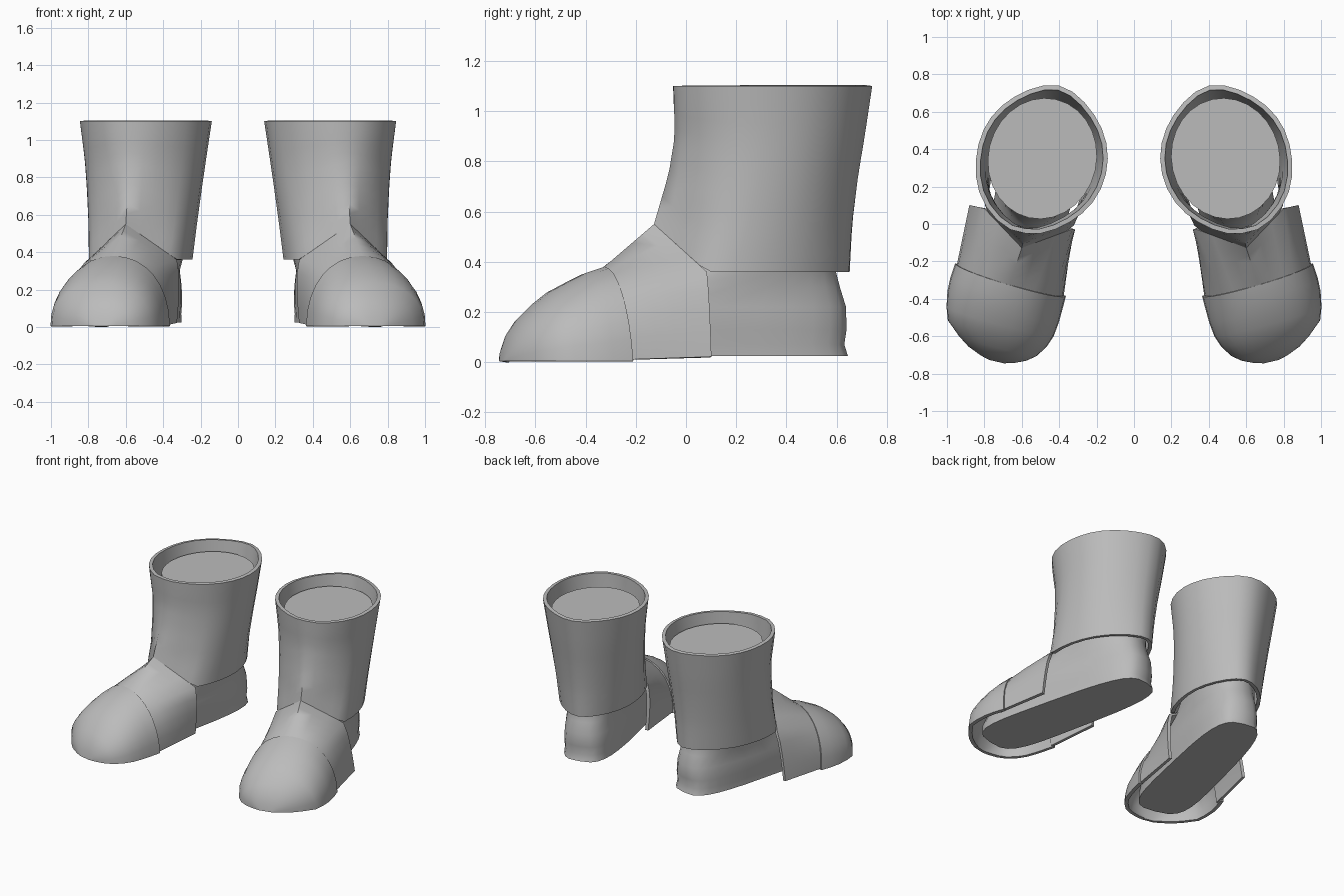
import bpy, math
from mathutils import Vector

cube = bpy.data.objects.get("Cube")
if cube:
    bpy.data.objects.remove(cube)

grey = bpy.data.materials.new("plain grey")
grey.use_nodes = True
COLOUR = (0.5, 0.5, 0.5, 1)
grey.diffuse_color = COLOUR
grey.node_tree.nodes["Principled BSDF"].inputs["Base Color"].default_value = COLOUR

# Each boot is turned outward about its ankle
TURN = math.radians(13)
ANKLE = Vector((0.49, 0.35))
# Seam where shin guard and instep plate meet: side corner and front peak
SEAM_LOW, SEAM_TOP = 0.36, 0.55
SEAM_REAR, SEAM_FRONT = 0.33, 0.49
RIM = 1.1


def place(out, fwd, z, side):
    """Boot space (outward, forward, up) to world space."""
    x = ANKLE.x + out * math.cos(TURN) + fwd * math.sin(TURN)
    y = ANKLE.y + out * math.sin(TURN) - fwd * math.cos(TURN)
    return (side * x, y, z)


def power(v, e):
    return math.copysign(abs(v) ** e, v)


def mix(a, b, k):
    return a + (b - a) * k


def lerp_row(rows, t):
    """Interpolate a table of rows by its first column."""
    for a, b in zip(rows, rows[1:]):
        if t <= b[0]:
            k = (t - a[0]) / (b[0] - a[0])
            return [mix(p, q, k) for p, q in zip(a, b)]
    return rows[-1]


def loft(name, grid, closed=False, capped=False, thickness=0):
    """Skin rows of points, once for each boot."""
    n = len(grid[0])
    faces = []
    for r in range(len(grid) - 1):
        for c in range(n if closed else n - 1):
            d = (c + 1) % n
            faces.append((r * n + c, r * n + d, (r + 1) * n + d, (r + 1) * n + c))
    if capped:
        faces.append(tuple(reversed(range(n))))
        faces.append(tuple(range((len(grid) - 1) * n, len(grid) * n)))
    for label, side in (("left", 1), ("right", -1)):
        mesh = bpy.data.meshes.new(f"{label}_{name}")
        skin = faces if side > 0 else [f[::-1] for f in faces]
        mesh.from_pydata([place(*p, side) for row in grid for p in row], [], skin)
        mesh.materials.append(grey)
        obj = bpy.data.objects.new(f"{label}_{name}", mesh)
        bpy.context.collection.objects.link(obj)
        bpy.ops.object.select_all(action="DESELECT")
        obj.select_set(True)
        bpy.context.view_layer.objects.active = obj
        if thickness:
            mod = obj.modifiers.new("thickness", "SOLIDIFY")
            mod.thickness, mod.offset = thickness, -1
            bpy.ops.object.modifier_apply(modifier=mod.name)
        bpy.ops.object.shade_smooth_by_angle(angle=math.radians(58))


# Shin guard: flared tube, creased front and back, peaked lower front edge
SHIN = [(0.36, -0.31, 0.58, 0.27), (0.55, -0.32, 0.49, 0.285),
        (0.75, -0.345, 0.43, 0.305), (0.9, -0.37, 0.405, 0.322),
        (RIM, -0.40, 0.41, 0.35)]
STEPS, SIDES = 10, 28


def shin_point(a, z):
    _, back, front, w = lerp_row(SHIN, z)
    s, c = math.sin(a), math.cos(a)
    crease = 0.92 * c + 0.08 * power(c, 9)
    # The outer front corner is fuller towards the rim
    full = 1
    if s > 0 and c > 0:
        full += 0.18 * s * c * c * (z - SEAM_LOW) / (RIM - SEAM_LOW)
    return w * s * full, (back + front) / 2 + (front - back) / 2 * crease * full


rings = []
for i in range(STEPS + 1):
    t = i / STEPS
    ring = []
    for j in range(SIDES):
        a = math.tau * j / SIDES
        peak = max(0, 1 - abs(math.sin(a)) / 0.9) if math.cos(a) > 0 else 0
        low = mix(SEAM_LOW, SEAM_TOP, peak)
        z = mix(low, RIM, t)
        u, f = shin_point(a, z)
        if peak > 0:
            # Pull the lower front into a straight-sided point along the seam
            low_u, low_f = shin_point(a, low)
            fade = (1 - t) ** 2
            f += (mix(SEAM_REAR, SEAM_FRONT, peak) - low_f) * fade
            u += (math.sin(a) * 0.27 - low_u) * fade
        ring.append((u, f, z))
    rings.append(ring)
loft("shin_guard", rings, closed=True, thickness=0.025)

# Inner boot: flat sole rising into the leg (height, heel, front, half width, squareness)
BOOT = [(0.025, -0.295, 1.01, 0.22, 0.62), (0.07, -0.28, 1.01, 0.22, 0.62),
        (0.13, -0.29, 0.97, 0.228, 0.66), (0.22, -0.29, 0.85, 0.228, 0.74),
        (0.30, -0.265, 0.70, 0.218, 0.78), (0.36, -0.25, 0.55, 0.208, 0.88),
        (0.5, -0.25, 0.37, 0.208, 1), (0.8, -0.28, 0.32, 0.243, 1),
        (1.03, -0.325, 0.325, 0.29, 1)]
rings = []
for z, back, front, w, e in BOOT:
    ring = []
    for j in range(SIDES):
        a = math.tau * j / SIDES
        s, c = math.sin(a), math.cos(a)
        waist = 1 + (0.1 * c - 0.11 * s * s if z < 0.33 else 0)
        ring.append((w * waist * power(s, e),
                     (back + front) / 2 + (front - back) / 2 * power(c, e), z))
    rings.append(ring)
loft("inner_boot", rings, closed=True, capped=True)

# Toe cap: arches shrinking to a rounded nose (forward, centre, half width, height)
FLOOR = 0.004
TOE = [(0.67, 0.02, 0.308, 0.38), (0.75, 0.025, 0.311, 0.355), (0.82, 0.026, 0.309, 0.322),
       (0.9, 0.024, 0.297, 0.282), (0.965, 0.024, 0.274, 0.235),
       (1.03, 0.006, 0.215, 0.172), (1.07, 0, 0.16, 0.12),
       (1.1, -0.005, 0.09, 0.055), (1.113, -0.005, 0.04, FLOOR)]
rings = []
for i, (fwd, mid, w, h) in enumerate(TOE):
    fade = 1 - i / (len(TOE) - 1)
    ring = []
    for j in range(17):
        b = math.pi * (0.5 - j / 16)
        c = max(0, math.cos(b))
        u = mid + w * power(math.sin(b), 0.93)
        ring.append((u, fwd + (0.03 * c - 0.06 * u) * fade,
                     FLOOR + (h - FLOOR) * c ** 0.93))
    rings.append(ring)
loft("toe_cap", rings, thickness=0.025)

# Instep plate: roof-shaped rear edge blending into a round front arch
ROOF = [(0, 1), (0.285, 0.88), (0.57, 0.76), (0.856, 0.64),
        (0.93, 0.5), (0.97, 0.33), (0.99, 0.16), (1, 0)]
rings = []
for i in range(6):
    k = i / 5
    half = []
    for j, (ru, rz) in enumerate(ROOF):
        b = math.pi / 2 * j / (len(ROOF) - 1)
        arch = max(0, math.cos(b)) ** 0.93
        u = mix(0.284, 0.297, k) * mix(ru, math.sin(b) ** 0.93, k)
        z = mix(mix(0.022, 0.01, k), mix(SEAM_TOP, 0.366, k), mix(rz, arch, k))
        rear = mix(SEAM_REAR, SEAM_FRONT, max(0, (rz - 0.64) / 0.36))
        # The foot of the rear edge sits slightly outward
        shift = mix(0.04 * max(0, 1 - rz / 0.64), 0.02, k)
        half.append((u, mix(rear, 0.695 + 0.02 * arch, k), z, shift))
    rings.append([(m + u, f, z) for u, f, z, m in reversed(half)]
                 + [(m - u, f, z) for u, f, z, m in half[1:]])
loft("instep_plate", rings, thickness=0.022)
